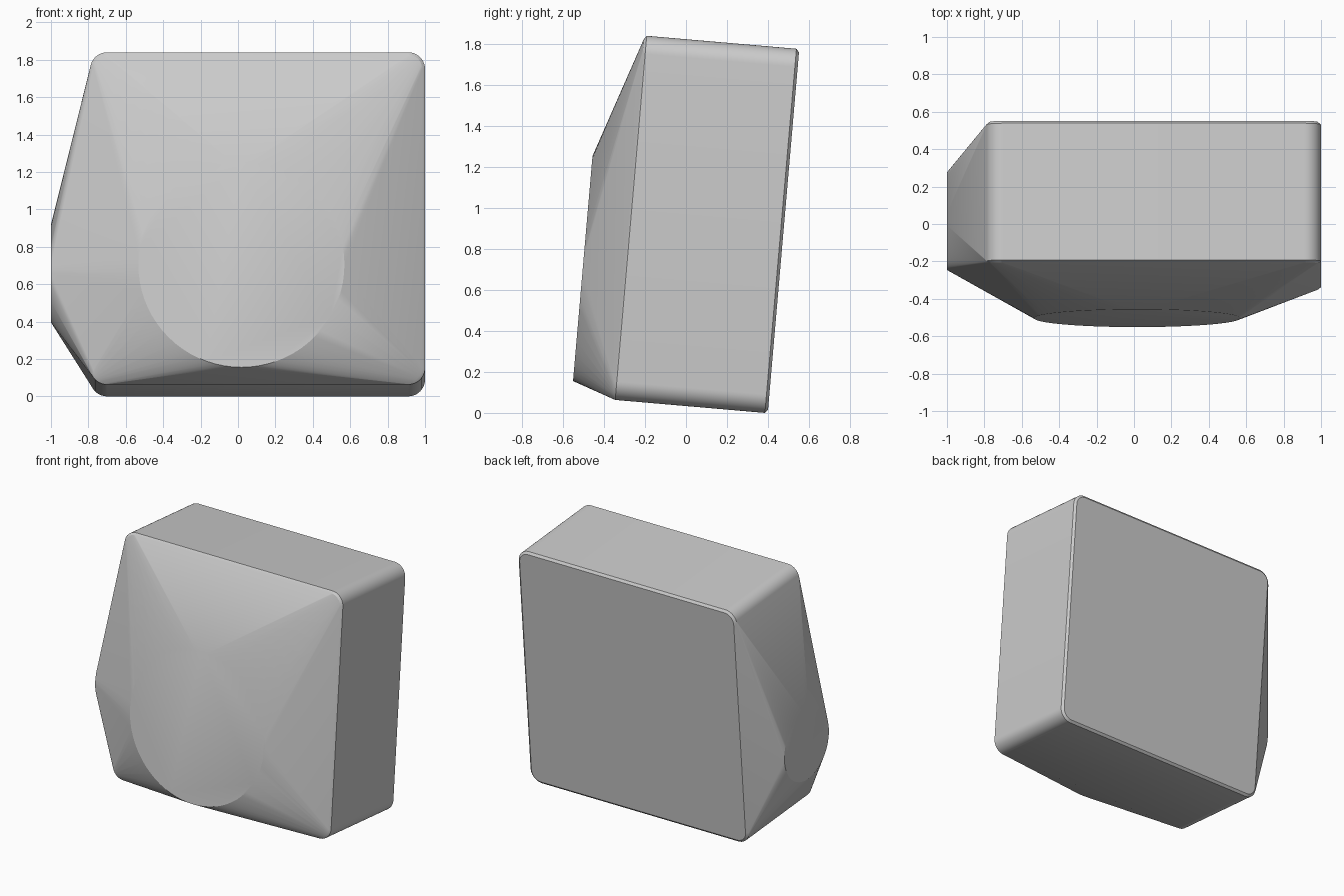
import bpy, bmesh
from math import sin, cos, pi, radians
from mathutils import Matrix, Vector

if "Cube" in bpy.data.objects:
    bpy.data.objects.remove(bpy.data.objects["Cube"])

# Local frame before leaning back: x = width, y = depth (front at 0), z = height
X0, X1, H, D, R = -0.79, 1.0, 1.783, 0.747, 0.09


def rounded_rect(y, inset=0.0, steps=10):
    """Rounded rectangle outline in the plane at depth y."""
    r = R - inset
    pts = []
    for i, (cx, cz) in enumerate([(X1 - R, H - R), (X0 + R, H - R), (X0 + R, R), (X1 - R, R)]):
        for k in range(steps + 1):
            a = (i + k / steps) * pi / 2
            pts.append(Vector((cx + r * cos(a), y, cz + r * sin(a))))
    return pts


def disc(center, r, u, v, n=72):
    c, u, v = Vector(center), Vector(u), Vector(v)
    return [c + r * (cos(2 * pi * k / n) * u + sin(2 * pi * k / n) * v) for k in range(n)]


# Outlines: back face, body rims, front rim, round front face, round side face
points = rounded_rect(D, 0.017) + rounded_rect(D - 0.014) + rounded_rect(0)
points += rounded_rect(-0.012, 0.015)
points += disc((0.018, -0.213, 0.625), 0.551, (1, 0, 0), (0, 0, 1))
points += disc((-1.0, 0.308, 0.622), 0.261, (0, 1, 0), (0, 0, 1))

# The body is the taut skin stretched over all outlines
bm = bmesh.new()
for p in points:
    bm.verts.new(p)
hull = bmesh.ops.convex_hull(bm, input=bm.verts[:])
loose = [v for v in bm.verts if not v.link_faces]
bmesh.ops.delete(bm, geom=loose, context='VERTS')
bmesh.ops.dissolve_limit(bm, angle_limit=radians(0.2), verts=bm.verts[:], edges=bm.edges[:])
bmesh.ops.recalc_face_normals(bm, faces=bm.faces[:])

# Lean back, then stand on the ground
bm.transform(Matrix.Translation((0, -0.351, 0)) @ Matrix.Rotation(radians(-4.95), 4, 'X'))
bm.transform(Matrix.Translation((0, 0, -min(v.co.z for v in bm.verts))))
ys = [v.co.y for v in bm.verts]
bm.transform(Matrix.Translation((0, -(min(ys) + max(ys)) / 2, 0)))

mesh = bpy.data.meshes.new("tapered_housing")
bm.to_mesh(mesh)
bm.free()
obj = bpy.data.objects.new("tapered_housing", mesh)
bpy.context.collection.objects.link(obj)
bpy.context.view_layer.objects.active = obj
obj.select_set(True)
bpy.ops.object.shade_smooth_by_angle(angle=radians(20))
